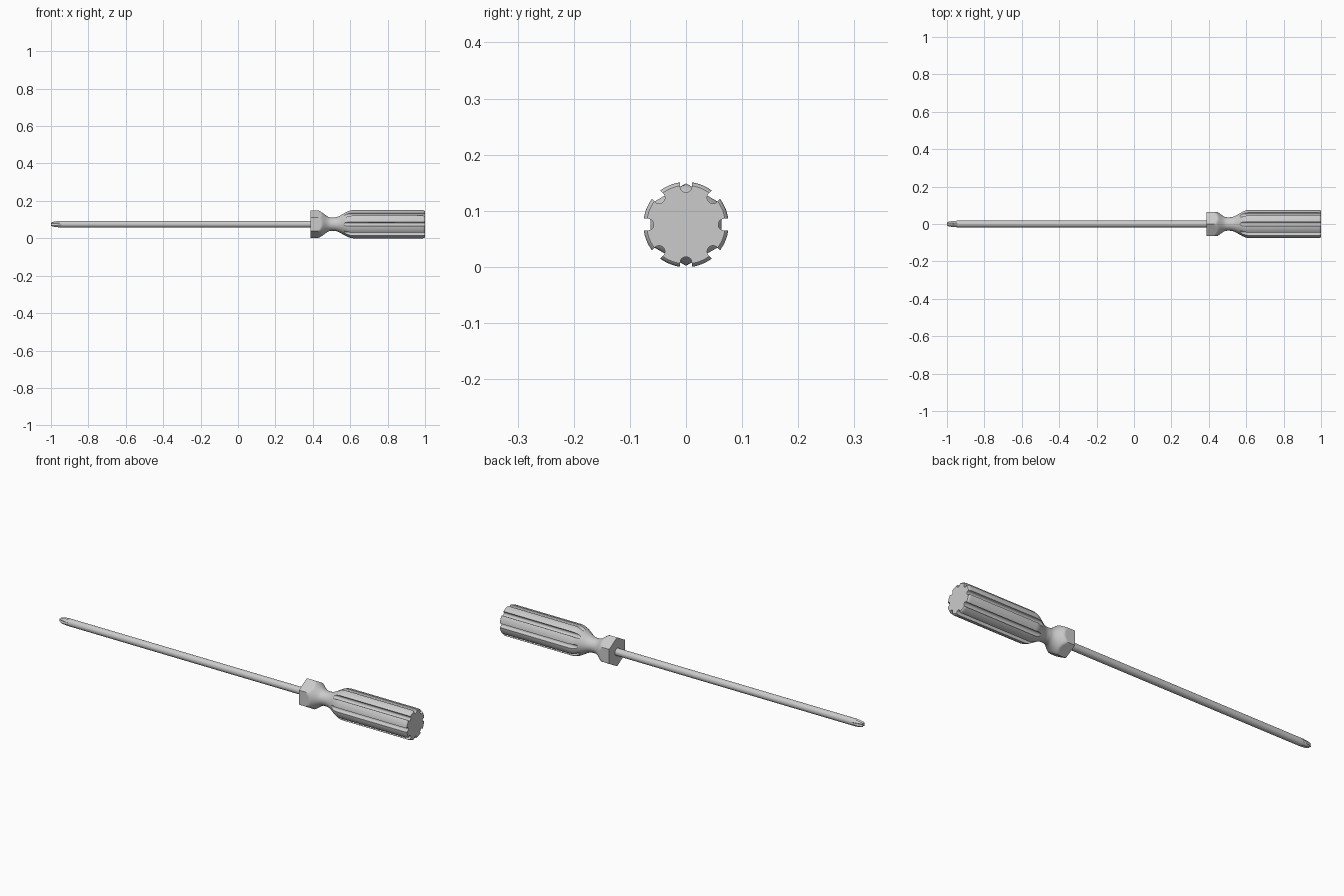
import bpy, bmesh, math
from mathutils import Matrix, Vector

if "Cube" in bpy.data.objects:
    bpy.data.objects.remove(bpy.data.objects["Cube"])

AXIS_Z = 0.0755
PI = math.pi


def make_object(name, bm):
    bmesh.ops.recalc_face_normals(bm, faces=bm.faces[:])
    mesh = bpy.data.meshes.new(name)
    bm.to_mesh(mesh)
    bm.free()
    ob = bpy.data.objects.new(name, mesh)
    bpy.context.collection.objects.link(ob)
    ob.location.z = AXIS_Z
    return ob


def loft(bm, rings):
    """Skin closed rings of points and cap both ends."""
    loops = [[bm.verts.new(p) for p in ring] for ring in rings]
    n = len(loops[0])
    for a, b in zip(loops, loops[1:]):
        for i in range(n):
            bm.faces.new((a[i], a[(i + 1) % n], b[(i + 1) % n], b[i]))
    bm.faces.new(loops[0])
    bm.faces.new(loops[-1][::-1])


def lathe(name, profile, segments, limit=lambda x, t: 1.0):
    bm = bmesh.new()
    rings = []
    for x, r in profile:
        ring = []
        for i in range(segments):
            t = 2 * PI * i / segments
            q = min(r, limit(x, t))
            ring.append((x, q * math.sin(t), q * math.cos(t)))
        rings.append(ring)
    loft(bm, rings)
    return make_object(name, bm)


def cut_and_shade(ob, cutter=None, angle=30):
    bpy.ops.object.select_all(action='DESELECT')
    bpy.context.view_layer.objects.active = ob
    ob.select_set(True)
    if cutter:
        mod = ob.modifiers.new("cut", 'BOOLEAN')
        mod.operation, mod.solver, mod.object = 'DIFFERENCE', 'EXACT', cutter
        bpy.ops.object.modifier_apply(modifier=mod.name)
        bpy.data.objects.remove(cutter)
    bpy.ops.object.shade_smooth_by_angle(angle=math.radians(angle))


# Handle: hexagonal collar, waisted neck and round grip
def smooth(a, b, n):
    return [(a[0] + (b[0] - a[0]) * i / n,
             a[1] + (b[1] - a[1]) * (0.5 - 0.5 * math.cos(PI * i / n))) for i in range(n + 1)]


def hexagon(x, t):
    if x > 0.5:
        return 1.0
    a = (t % (PI / 3)) - PI / 6
    return 0.0735 * math.cos(PI / 6) / math.cos(a)


profile = ([(0.388, 0.0735)] + smooth((0.422, 0.0735), (0.498, 0.036), 14)
           + smooth((0.512, 0.036), (0.615, 0.076), 14)
           + [(0.988, 0.076), (0.994, 0.0748), (0.998, 0.0725), (1.0, 0.070)])
handle = lathe("handle", profile, 72, hexagon)

# Eight round-bottomed flutes along the grip
bm = bmesh.new()
for k in range(8):
    rot = Matrix.Rotation(k * PI / 4, 3, 'X')
    section = [(0.0105 * math.cos(a), 0.068 + 0.0105 * math.sin(a))
               for a in (PI + PI * i / 10 for i in range(11))]
    section += [(0.0105, 0.1), (-0.0105, 0.1)]
    loft(bm, [[rot @ Vector((x, y, z)) for y, z in section] for x in (0.515, 1.05)])
cut_and_shade(handle, make_object("flute_cutter", bm))

# Shaft with a tapered cross tip
shaft = lathe("shaft", [(-1.0, 0.010), (-0.992, 0.0135), (-0.975, 0.0165), (-0.955, 0.018),
                        (-0.93, 0.018), (0.40, 0.018)], 32)
bm = bmesh.new()
for k in range(4):
    rot = Matrix.Rotation(k * PI / 2, 3, 'X')
    rings = []
    for x, z in ((-1.02, 0.0085), (-0.90, 0.0315)):
        rings.append([rot @ Vector((x, 0.0065 * math.cos(a), z + 0.0065 * math.sin(a)))
                      for a in (2 * PI * i / 16 for i in range(16))])
    loft(bm, rings)
cut_and_shade(shaft, make_object("tip_cutter", bm))
